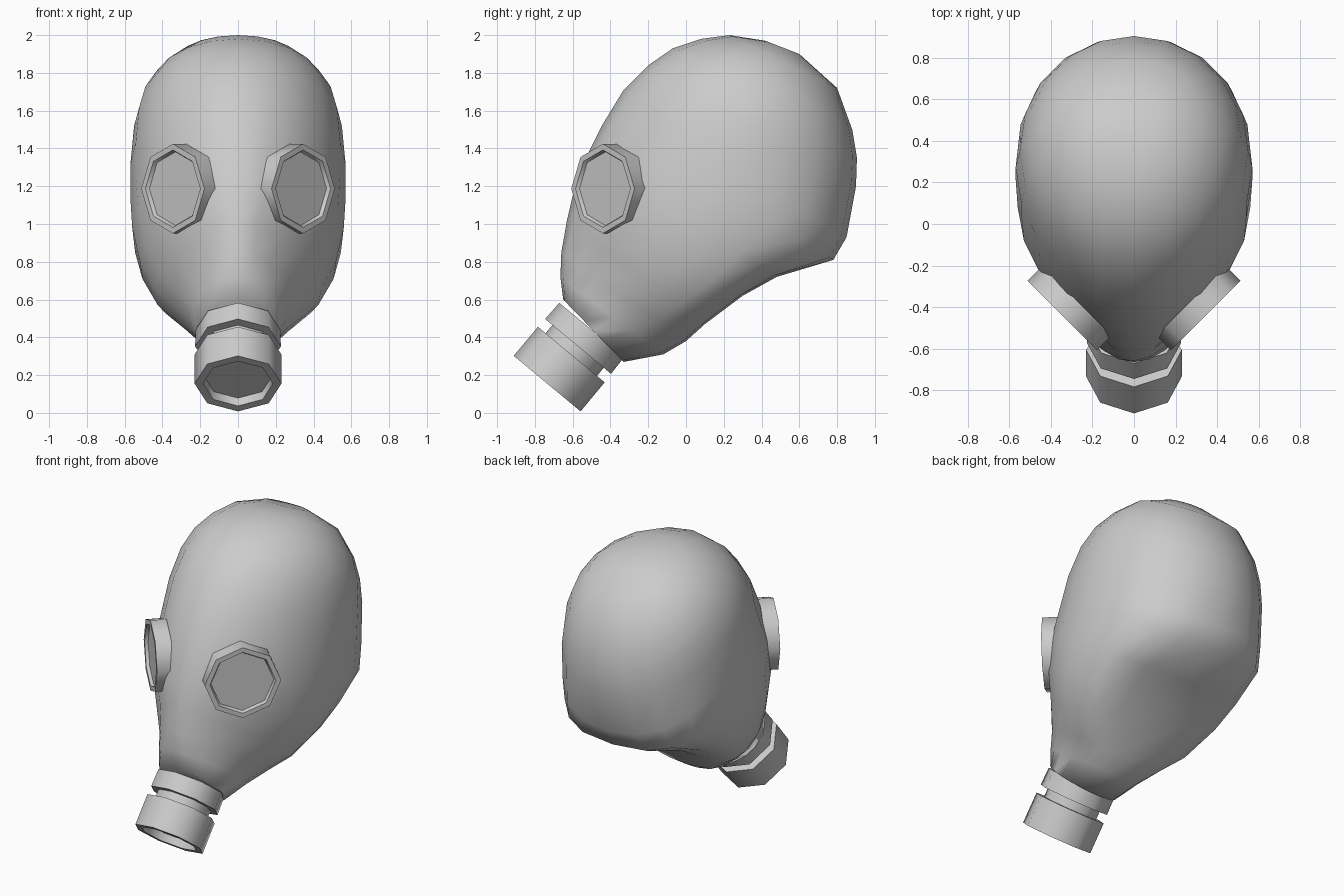
import bpy, bmesh, math
from mathutils import Vector

if "Cube" in bpy.data.objects:
    bpy.data.objects.remove(bpy.data.objects["Cube"])


def finish(bm, name, smooth_angle):
    bmesh.ops.recalc_face_normals(bm, faces=bm.faces)
    me = bpy.data.meshes.new(name)
    bm.to_mesh(me)
    bm.free()
    ob = bpy.data.objects.new(name, me)
    bpy.context.collection.objects.link(ob)
    bpy.ops.object.select_all(action='DESELECT')
    ob.select_set(True)
    bpy.context.view_layer.objects.active = ob
    bpy.ops.object.shade_smooth_by_angle(angle=math.radians(smooth_angle))
    return ob


def loft(bm, rings):
    """Skin a list of point rings and close both ends."""
    vs = [[bm.verts.new(p) for p in r] for r in rings]
    n = len(vs[0])
    for a, b in zip(vs, vs[1:]):
        for i in range(n):
            j = (i + 1) % n
            bm.faces.new((a[i], a[j], b[j], b[i]))
    bm.faces.new(vs[0])
    bm.faces.new(vs[-1])


def lathe(name, origin, axis, up, profile, sides=8):
    """Turn (distance along axis, radius) pairs into an n-sided part."""
    o, a = Vector(origin), Vector(axis).normalized()
    side = a.cross(Vector(up)).normalized()
    top = side.cross(a)
    bm = bmesh.new()
    loft(bm, [[o + a * d + r * (top * math.cos(t) + side * math.sin(t))
               for t in (2 * math.pi * i / sides for i in range(sides))]
              for d, r in profile])
    return finish(bm, name, 50)


# Hood: slanted sections from snout to crown
# front y, front z, back y, back z, half width, widest at, front and back exponent
sections = [
    (-.65, .60, -.33, .27, .22, .50, 2.0, 2.0),
    (-.665, .72, -.12, .31, .26, .52, 1.9, 2.2),
    (-.66, .85, .00, .38, .33, .62, 1.7, 2.5),
    (-.63, 1.02, .10, .47, .44, .66, 1.55, 3.0),
    (-.60, 1.15, .30, .62, .52, .65, 1.7, 3.6),
    (-.52, 1.37, .48, .72, .56, .60, 1.8, 3.5),
    (-.44, 1.53, .78, .81, .57, .54, 1.9, 2.7),
    (-.33, 1.71, .85, .93, .57, .51, 1.95, 2.3),
    (-.20, 1.84, .90, 1.20, .55, .5, 2.0, 2.1),
    (-.07, 1.93, .905, 1.35, .515, .5, 2.0, 2.0),
    (.08, 1.98, .88, 1.50, .45, .5, 2.0, 2.0),
    (.23, 2.00, .80, 1.72, .33, .5, 2.0, 2.0),
    (.42, 1.97, .60, 1.90, .15, .5, 2.0, 2.0),
]
SEG = 20
rings = []
for fy, fz, by, bz, hw, m, nf, nb in sections:
    ring = []
    for i in range(SEG):
        t = 2 * math.pi * i / SEG
        c, s = math.cos(t), math.sin(t)
        e = 2 / (nf if c > 0 else nb)
        k = m - (m if c > 0 else 1 - m) * math.copysign(abs(c) ** e, c)
        x = hw * math.copysign(abs(s) ** e, s)
        ring.append((x, fy + (by - fy) * k, fz + (bz - fz) * k))
    rings.append(ring)
bm = bmesh.new()
loft(bm, rings)
finish(bm, "hood", 70)

# Eyepieces: octagonal rims with recessed lenses
for sx, label in ((1, "right"), (-1, "left")):
    lathe("eyepiece_" + label, (sx * .345, -.44, 1.187), (sx, -1, 0), (0, 0, 1),
          [(-.1, .237), (0, .237), (0, .205), (-.02, .195)])

# Snout collar, neck and open filter canister
lathe("filter", (0, -.735, .155), (0, -.64, -.77), (0, -.77, .64),
      [(-.37, .224), (-.256, .227), (-.256, .177), (-.2, .177),
       (-.2, .23), (0, .23), (0, .185), (-.05, .18)])
